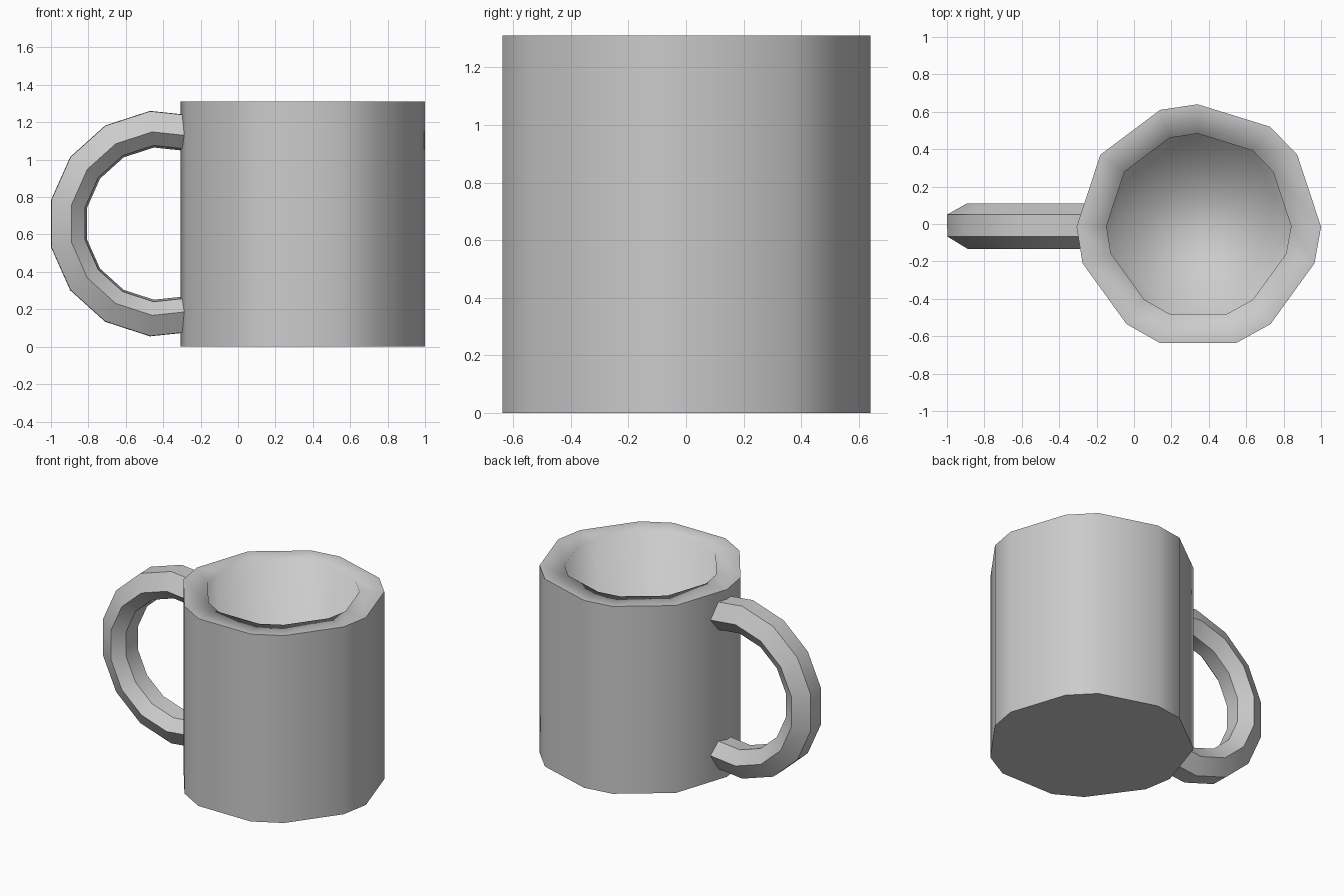
import bpy, bmesh
from math import cos, sin, radians

if "Cube" in bpy.data.objects:
    bpy.data.objects.remove(bpy.data.objects["Cube"])

def finish(name, bm):
    bmesh.ops.recalc_face_normals(bm, faces=bm.faces)
    me = bpy.data.meshes.new(name)
    bm.to_mesh(me)
    bm.free()
    ob = bpy.data.objects.new(name, me)
    bpy.context.collection.objects.link(ob)
    return ob

def loft(bm, rings, cap=True):
    """Bridge consecutive closed rings and cap both ends."""
    rows = [[bm.verts.new(p) for p in ring] for ring in rings]
    for a, b in zip(rows, rows[1:]):
        n = len(a)
        for i in range(n):
            j = (i + 1) % n
            bm.faces.new((a[i], a[j], b[j], b[i]))
    bm.faces.new(rows[0])
    bm.faces.new(rows[-1])
    return rows

# Mug body: irregular 13-sided outline, flat rim and hollow inside
CX, H, FLOOR, INNER = 0.346, 1.31, 0.16, 0.755
outline = [(-.307, -.015), (-.275, -.21), (-.04, -.535), (.14, -.637),
           (.545, -.637), (.73, -.535), (.965, -.21), (1.0, -.015),
           (.873, .37), (.728, .52), (.34, .64), (.14, .61), (-.18, .37)]

def ring(scale, z):
    return [(CX + (x - CX) * scale, y * scale, z) for x, y in outline]

bm = bmesh.new()
rows = loft(bm, [ring(1, 0), ring(1, H), ring(INNER, H), ring(INNER, FLOOR)])
for f in bm.faces:
    f.smooth = True
# crisp outer rim and base, soft inner lip
for row in rows[:2]:
    for i, v in enumerate(row):
        bm.edges.get((v, row[i - 1])).smooth = False
finish("mug_body", bm)

# Handle: hexagonal section swept along part of a 15-sided circle
HX, HZ = -0.407, 0.658
section = [(.606, .05), (.604, -.067), (.493, -.133),
           (.42, -.067), (.409, .05), (.497, .11)]
bm = bmesh.new()
path = []
for k in range(10):
    a = radians(-108 + 24 * k)
    path.append([(HX - r * cos(a), y, HZ + r * sin(a)) for r, y in section])
loft(bm, path)
handle = finish("handle", bm)
bpy.context.view_layer.objects.active = handle
handle.select_set(True)
bpy.ops.object.shade_smooth_by_angle(angle=radians(30))
